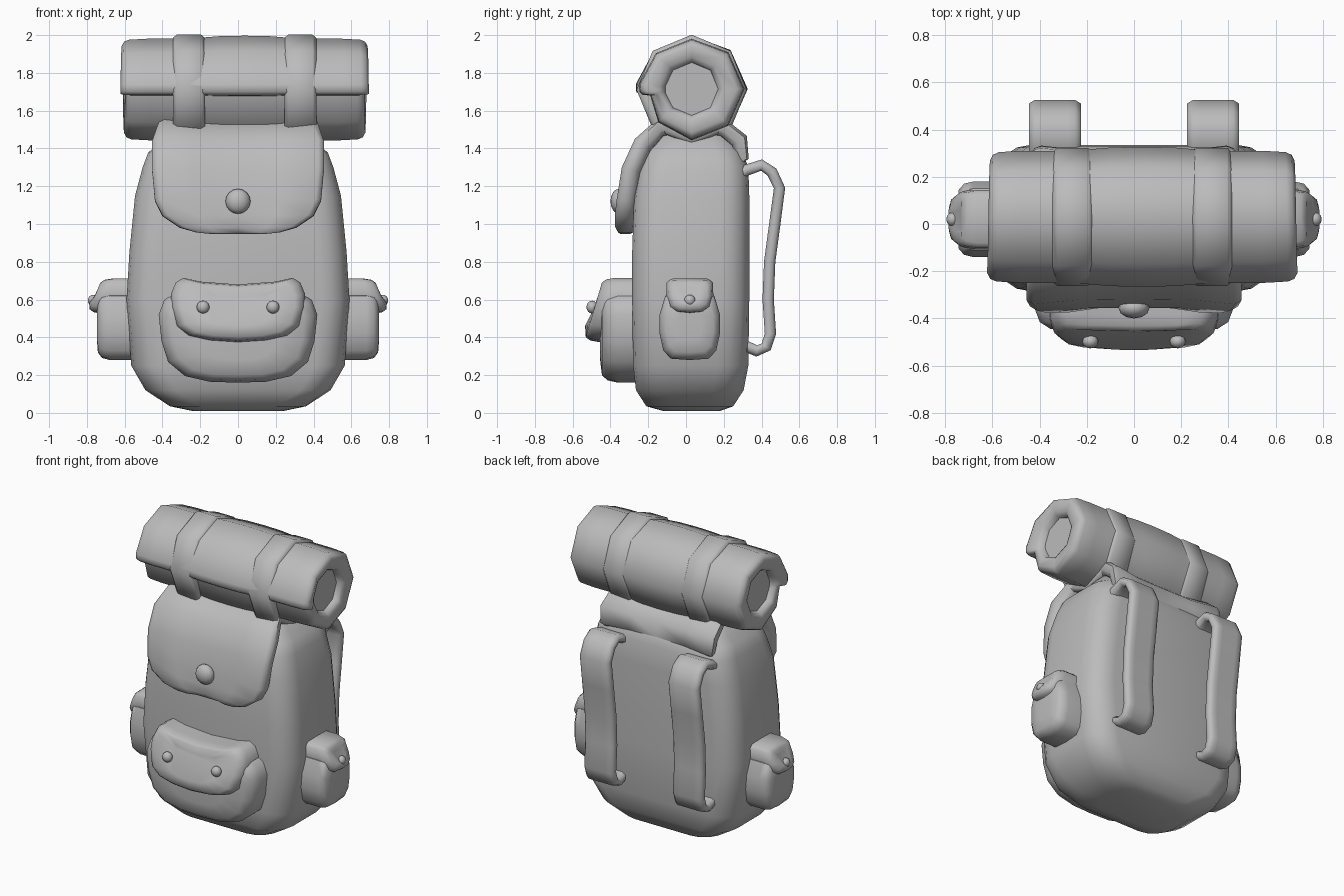
import bpy, bmesh, math
from mathutils import Vector

cube = bpy.data.objects.get("Cube")
if cube:
    bpy.data.objects.remove(cube, do_unlink=True)

grey = bpy.data.materials.new("plain grey")
grey.use_nodes = True
grey.diffuse_color = (0.5, 0.5, 0.5, 1)
grey.node_tree.nodes["Principled BSDF"].inputs["Base Color"].default_value = (0.5, 0.5, 0.5, 1)


def finish(name, bm):
    bmesh.ops.recalc_face_normals(bm, faces=bm.faces)
    mesh = bpy.data.meshes.new(name)
    bm.to_mesh(mesh)
    bm.free()
    mesh.materials.append(grey)
    obj = bpy.data.objects.new(name, mesh)
    bpy.context.collection.objects.link(obj)
    bpy.ops.object.select_all(action='DESELECT')
    obj.select_set(True)
    bpy.context.view_layer.objects.active = obj
    bpy.ops.object.shade_smooth_by_angle(angle=math.radians(62))
    return obj


def loft(name, rings):
    """Skin a row of equal-length point rings and cap both ends."""
    bm = bmesh.new()
    rows = [[bm.verts.new(p) for p in ring] for ring in rings]
    n = len(rows[0])
    for a, b in zip(rows, rows[1:]):
        for i in range(n):
            j = (i + 1) % n
            bm.faces.new((a[i], a[j], b[j], b[i]))
    bm.faces.new(rows[0])
    bm.faces.new(rows[-1])
    return finish(name, bm)


def rounded_rect(z, hx, y0, y1, r, steps=4):
    cx, cy, hy = hx - r, (y0 + y1) / 2, (y1 - y0) / 2 - r
    ring = []
    for q, (sx, sy) in enumerate(((1, 1), (-1, 1), (-1, -1), (1, -1))):
        for k in range(steps + 1):
            a = math.pi / 2 * (q + k / steps)
            ring.append((sx * cx + r * math.cos(a), cy + sy * hy + r * math.sin(a), z))
    return ring


def ribbon(name, cx, path, bow=0.0):
    """Sweep a soft flat section along (y, z, half width, thickness) points."""
    rings = []
    for i, (y, z, hw, th) in enumerate(path):
        a, b = path[max(i - 1, 0)], path[min(i + 1, len(path) - 1)]
        t = Vector((b[0] - a[0], b[1] - a[1])).normalized()
        e = min(0.03, th * 0.4)
        half = [(-hw, 0.25), (e - hw, 0.5), (-hw * 0.5, 0.5), (0, 0.5),
                (hw * 0.5, 0.5), (hw - e, 0.5), (hw, 0.25)]
        section = half + [(x, -o) for x, o in reversed(half)]
        ring = []
        for x, o in section:
            d = o * th - bow * (x / hw) ** 4
            ring.append((cx + x, y + t.y * d, z - t.x * d))
        rings.append(ring)
    return loft(name, rings)


def pillow(name, half, layers, place, lean=0.0):
    """Mirror a half outline and stack scaled copies outward."""
    outline = half + [(-u, v) for u, v in reversed(half) if u > 0]
    vs = [v for u, v in half]
    mid = (min(vs) + max(vs)) / 2
    return loft(name, [[place(u * s, d + lean * (mid - v), mid + (v - mid) * s)
                        for u, v in outline] for d, s in layers])


def button(name, loc, scale):
    bm = bmesh.new()
    bmesh.ops.create_uvsphere(bm, u_segments=12, v_segments=8, radius=1)
    for v in bm.verts:
        v.co = Vector(loc) + v.co * Vector(scale)
    finish(name, bm)


# Main bag
bag = [(0.01, 0.24, -0.12, 0.18, 0.12), (0.035, 0.36, -0.21, 0.25, 0.15),
       (0.12, 0.49, -0.265, 0.305, 0.16), (0.25, 0.565, -0.28, 0.33, 0.16),
       (0.6, 0.59, -0.285, 0.335, 0.15), (0.85, 0.575, -0.285, 0.335, 0.15),
       (1.15, 0.545, -0.275, 0.335, 0.15), (1.3, 0.505, -0.25, 0.33, 0.15),
       (1.38, 0.475, -0.22, 0.3, 0.14), (1.42, 0.42, -0.18, 0.27, 0.12),
       (1.5, 0.37, -0.14, 0.22, 0.1)]
loft("main_bag", [rounded_rect(*row) for row in bag])

# Lid sheet running from the back edge over the top and down the front
ribbon("lid_flap", 0, [
    (0.25, 1.335, 0.4, 0.03), (0.275, 1.355, 0.42, 0.07), (0.265, 1.43, 0.43, 0.09),
    (0.19, 1.49, 0.42, 0.09), (0.03, 1.51, 0.41, 0.09), (-0.13, 1.49, 0.42, 0.09),
    (-0.21, 1.41, 0.455, 0.1), (-0.27, 1.28, 0.455, 0.1), (-0.295, 1.12, 0.44, 0.1),
    (-0.305, 1.04, 0.4, 0.1), (-0.31, 0.98, 0.31, 0.09), (-0.31, 0.955, 0.22, 0.06),
    (-0.31, 0.948, 0.15, 0.03)], bow=-0.03)
button("lid_button", (0, -0.355, 1.12), (0.066, 0.045, 0.066))


# Front pocket with flap and two buttons
def front(u, d, v):
    return (u, -d, v)


pillow("front_pocket",
       [(0, 0.16), (0.15, 0.165), (0.28, 0.195), (0.37, 0.27), (0.405, 0.38), (0.42, 0.52),
        (0.39, 0.6), (0.3, 0.65), (0, 0.65)],
       [(0.2, 1), (0.36, 1), (0.415, 0.95), (0.445, 0.84), (0.455, 0.5)], front)
pillow("front_pocket_flap",
       [(0, 0.375), (0.15, 0.385), (0.26, 0.41), (0.325, 0.46), (0.355, 0.56), (0.355, 0.63),
        (0.33, 0.69), (0.29, 0.715), (0.2, 0.695), (0, 0.68)],
       [(0.2, 1), (0.42, 1), (0.465, 0.95), (0.488, 0.85), (0.492, 0.5)], front, 0.25)

for side, s in (("left", 1), ("right", -1)):
    button(f"{side}_front_button", (s * 0.185, -0.497, 0.56), (0.034, 0.03, 0.034))

    # Side pocket with flap and button
    def outward(u, d, v, s=s):
        return (s * d, u + 0.02, v)

    pillow(f"{side}_pocket",
           [(0, 0.28), (0.1, 0.287), (0.14, 0.33), (0.16, 0.42), (0.16, 0.52),
            (0.13, 0.62), (0, 0.64)],
           [(0.5, 1), (0.68, 1), (0.72, 0.94), (0.742, 0.78), (0.747, 0.4)], outward)
    pillow(f"{side}_pocket_flap",
           [(0, 0.525), (0.07, 0.532), (0.11, 0.56), (0.125, 0.62), (0.122, 0.69),
            (0.1, 0.71), (0, 0.712)],
           [(0.5, 1), (0.69, 1), (0.735, 0.92), (0.757, 0.75), (0.76, 0.4)], outward, 0.3)
    button(f"{side}_pocket_button", (s * 0.768, 0.02, 0.595), (0.027, 0.03, 0.03))

    # Shoulder strap
    line = [(0.26, 1.25), (0.32, 1.285), (0.4, 1.312), (0.455, 1.275), (0.495, 1.19),
            (0.47, 1.0), (0.443, 0.8), (0.435, 0.6), (0.447, 0.42), (0.425, 0.35),
            (0.375, 0.328), (0.3, 0.36)]
    ribbon(f"{side}_shoulder_strap", s * 0.335, [(y, z, 0.11, 0.06) for y, z in line])

# Rolled mat: spiral section with one overlapping edge and recessed ends
MID, Y, Z = 0.035, 0.03, 1.715
spiral = [(9, 0.222), (45, 0.25), (90, 0.272), (135, 0.275), (180, 0.28), (225, 0.275),
          (270, 0.266), (315, 0.268), (355, 0.28), (363, 0.277), (367, 0.26)]
half_mat = [(0.0, 1.06, 0), (0.13, 1.05, 0), (0.29, 1.0, 0), (0.5, 1.0, 0), (0.595, 0.98, 0),
            (0.62, 0.94, 0), (0.633, 0.85, 0), (0.633, 0.17, 1), (0.622, 0.15, 1), (0.59, 0.14, 1)]


def mat_ring(dx, size, hole, s):
    ring = []
    for deg, r in spiral:
        a = math.radians(deg)
        r = size if hole else r * size
        x = dx + 0.025 * (dx / 0.63) * (deg / 367) * (not hole)
        ring.append((MID + s * x, Y - r * math.cos(a), Z - r * math.sin(a)))
    return ring


loft("rolled_mat", [mat_ring(*row, -1) for row in reversed(half_mat)]
     + [mat_ring(*row, 1) for row in half_mat[1:]])

# Bands holding the mat
band = [(-0.085, 0.24), (-0.085, 0.275), (-0.065, 0.292), (0.065, 0.292),
        (0.085, 0.275), (0.085, 0.24)]
for side, s in (("left", 1), ("right", -1)):
    loft(f"{side}_mat_band", [[(MID + s * 0.295 + x, Y + r * math.cos(k * math.pi / 4),
                                Z - 0.005 + r * math.sin(k * math.pi / 4)) for k in range(8)]
                              for x, r in band])
